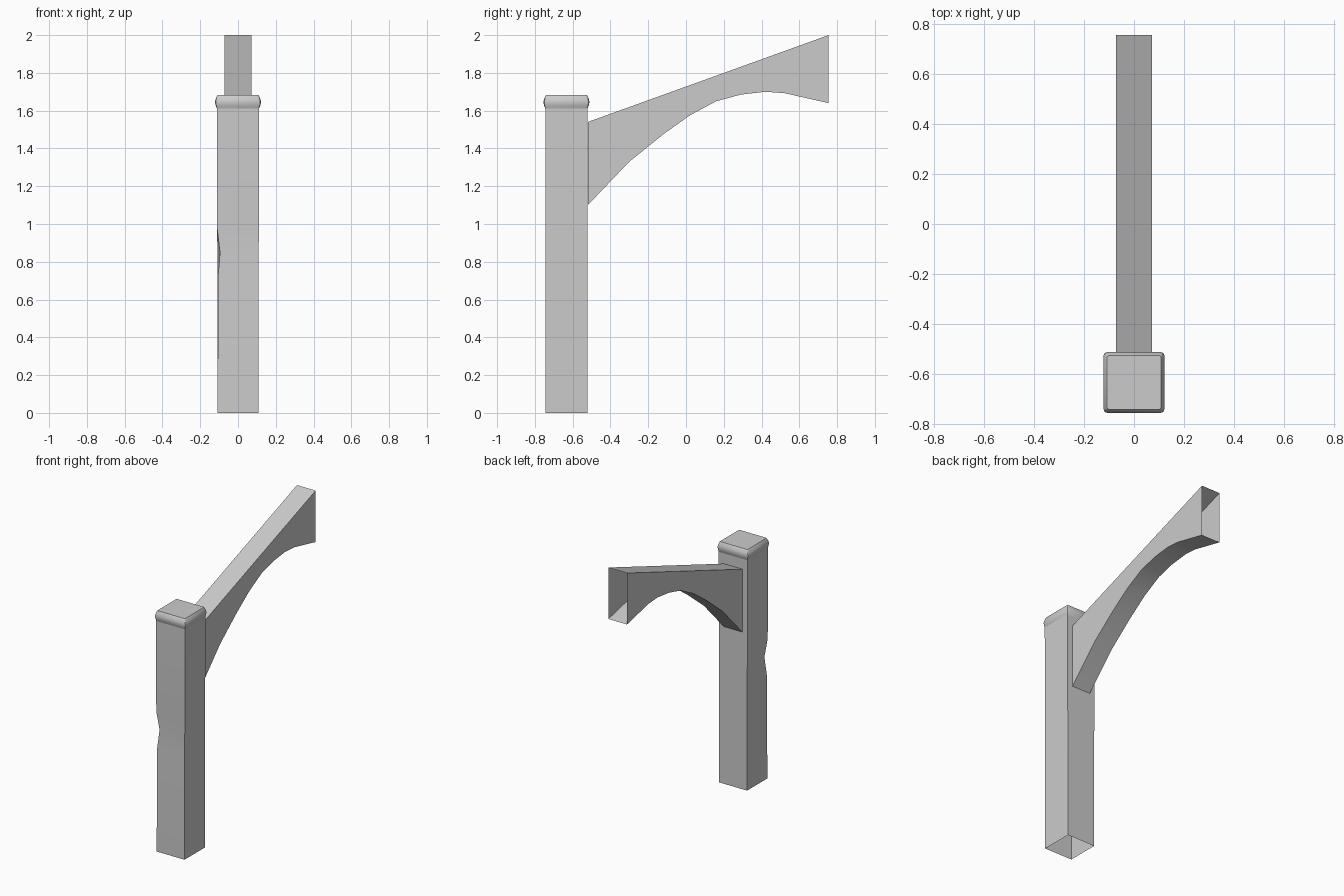
import bpy, bmesh, math

if "Cube" in bpy.data.objects:
    bpy.data.objects.remove(bpy.data.objects["Cube"], do_unlink=True)

grey = bpy.data.materials.new("light grey")
grey.use_nodes = True
grey.diffuse_color = (0.6, 0.6, 0.6, 1)
grey.node_tree.nodes["Principled BSDF"].inputs["Base Color"].default_value = (0.6, 0.6, 0.6, 1)

POST_Y = -0.633


def finish(name, bm, angle):
    bmesh.ops.recalc_face_normals(bm, faces=bm.faces)
    mesh = bpy.data.meshes.new(name)
    bm.to_mesh(mesh)
    bm.free()
    mesh.materials.append(grey)
    obj = bpy.data.objects.new(name, mesh)
    bpy.context.collection.objects.link(obj)
    bpy.ops.object.select_all(action='DESELECT')
    obj.select_set(True)
    bpy.context.view_layer.objects.active = obj
    bpy.ops.object.shade_smooth_by_angle(angle=math.radians(angle))
    return obj


def loft(bm, rings):
    loops = [[bm.verts.new(p) for p in ring] for ring in rings]
    for a, b in zip(loops, loops[1:]):
        n = len(a)
        for i in range(n):
            j = (i + 1) % n
            bm.faces.new((a[i], a[j], b[j], b[i]))
    return loops


# Post: open-bottomed square tube with one worn front corner
def post_ring(z, half, wear):
    return [(-half + wear, POST_Y - 0.112 + wear, z), (half, POST_Y - 0.112, z),
            (half, POST_Y + 0.112, z), (-half, POST_Y + 0.112, z)]


bm = bmesh.new()
loft(bm, [post_ring(0, 0.108, 0), post_ring(0.72, 0.108, 0.002),
          post_ring(0.85, 0.109, 0.014), post_ring(0.98, 0.111, 0), post_ring(1.62, 0.112, 0)])
finish("post", bm, 20)


# Cap: rounded square rings flaring out and back in
def cap_ring(z, half, radius):
    ring = []
    for quarter in range(4):
        mid = math.radians(45 + 90 * quarter)
        cx = math.copysign(half - radius, math.cos(mid))
        cy = math.copysign(half - radius, math.sin(mid))
        for step in (-45, 0, 45):
            a = mid + math.radians(step)
            ring.append((cx + radius * math.cos(a), POST_Y + cy + radius * math.sin(a), z))
    return ring


bm = bmesh.new()
rings = loft(bm, [cap_ring(1.612, 0.112, 0.005), cap_ring(1.627, 0.118, 0.012),
                  cap_ring(1.645, 0.122, 0.016), cap_ring(1.66, 0.119, 0.014),
                  cap_ring(1.677, 0.112, 0.01), cap_ring(1.684, 0.107, 0.006)])
bm.faces.new(rings[-1])
finish("post_cap", bm, 40)

# Brace: sloping top, arched underside, open ends
arch = [(-0.52, 1.10), (-0.30, 1.33), (-0.12, 1.475), (0.02, 1.575), (0.16, 1.65),
        (0.29, 1.685), (0.42, 1.70), (0.52, 1.693), (0.755, 1.64)]
W = 0.072
bm = bmesh.new()
sections = []
for y, z in arch:
    top = 1.54 + (y + 0.52) * 0.46 / 1.275
    sections.append([(-W, y, z), (W, y, z), (W, y, top), (-W, y, top)])
loft(bm, sections)
finish("arched_brace", bm, 30)
